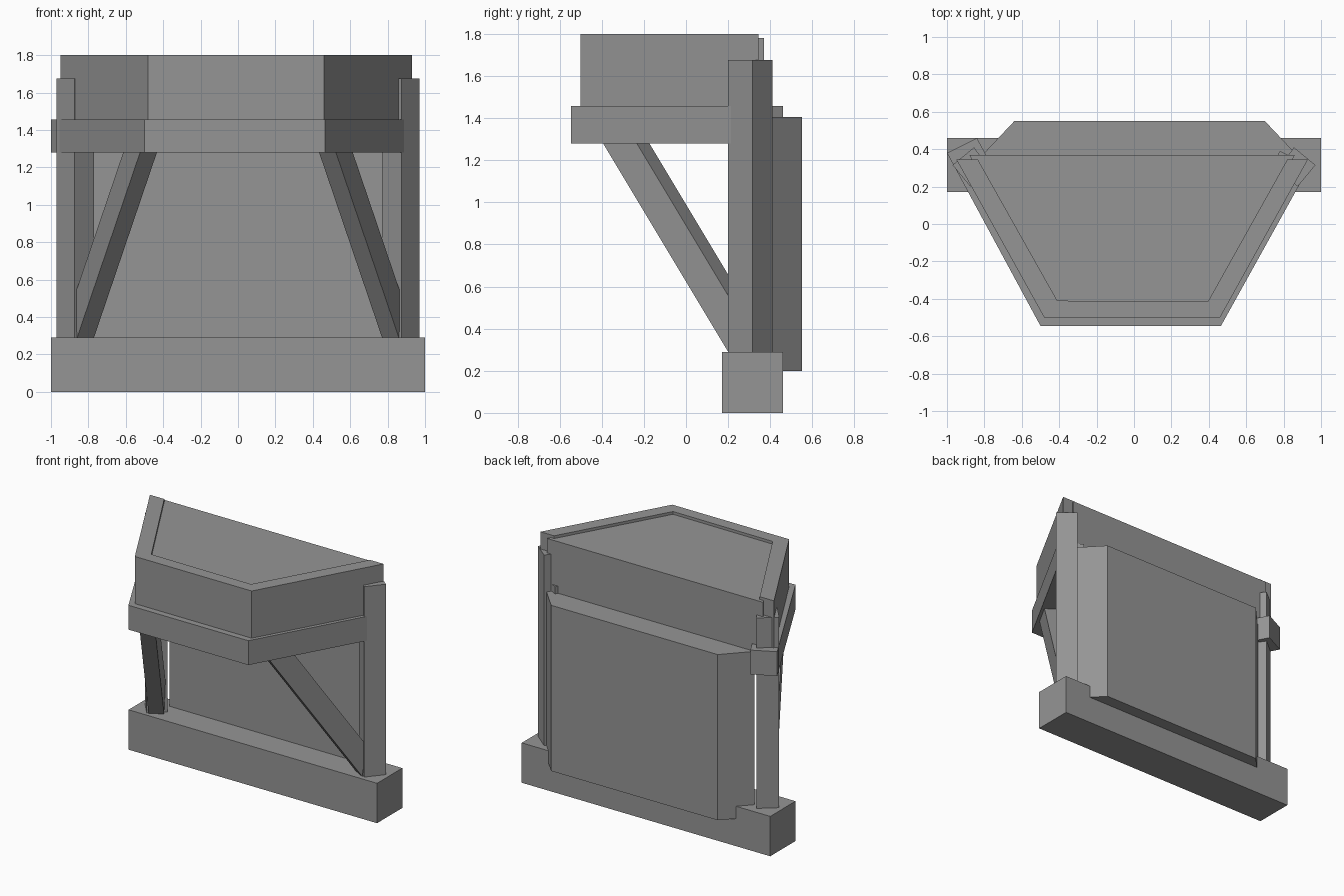
import bpy, bmesh

cube = bpy.data.objects.get("Cube")
if cube:
    bpy.data.objects.remove(cube, do_unlink=True)

grey = bpy.data.materials.new("plain grey")
grey.use_nodes = True
grey.diffuse_color = (0.3, 0.3, 0.3, 1)
grey.node_tree.nodes["Principled BSDF"].inputs["Base Color"].default_value = (0.3, 0.3, 0.3, 1)


def loft(name, bottom, top):
    """Solid between two matching loops of 3D points."""
    bm = bmesh.new()
    low = [bm.verts.new(p) for p in bottom]
    high = [bm.verts.new(p) for p in top]
    bm.faces.new(low)
    bm.faces.new(high)
    for i in range(len(low)):
        j = (i + 1) % len(low)
        bm.faces.new((low[i], low[j], high[j], high[i]))
    bmesh.ops.recalc_face_normals(bm, faces=bm.faces)
    mesh = bpy.data.meshes.new(name)
    bm.to_mesh(mesh)
    bm.free()
    mesh.materials.append(grey)
    obj = bpy.data.objects.new(name, mesh)
    bpy.context.collection.objects.link(obj)
    return obj


def prism(name, outline, z0, z1):
    """Plan outline raised between two heights."""
    return loft(name, [(x, y, z0) for x, y in outline], [(x, y, z1) for x, y in outline])


# Sill beam along the ground
prism("sill_beam", [(-1, 0.17), (1, 0.17), (1, 0.46), (-1, 0.46)], 0, 0.29)

# Back panel with bevelled sides
prism("back_panel", [(-0.81, 0.37), (0.87, 0.37), (0.70, 0.55), (-0.64, 0.55)], 0.2, 1.405)

# Turned posts and leaning braces on both sides
post = [(0.875, 0.2), (0.97, 0.315), (0.855, 0.41), (0.77, 0.29)]
brace = [(0.52, -0.40), (0.61, -0.24), (0.52, -0.18), (0.43, -0.35)]
reach = [1, 0.78, 0.78, 1]
for side, sign in (("left", 1), ("right", -1)):
    prism(side + "_post", [(sign * x, y) for x, y in post], 0.29, 1.675)
    foot = [(sign * (x + 0.34 * t), y + 0.6 * t, 1.29 - t) for (x, y), t in zip(brace, reach)]
    head = [(sign * x, y, 1.29) for x, y in brace]
    loft(side + "_brace", foot, head)

# Solid tray body
prism("tray_body", [(-0.45, -0.45), (0.43, -0.45), (0.86, 0.37), (-0.88, 0.37)], 1.29, 1.78)

# Lower band boards, wrapping three sides
prism("lower_band", [(-0.5, -0.545), (0.465, -0.545), (0.94, 0.31), (0.78, 0.39),
                     (0.36, -0.37), (-0.39, -0.37), (-0.84, 0.46), (-1.0, 0.38)], 1.28, 1.457)

# Upper rim boards, standing above the tray floor
prism("upper_rim", [(-0.48, -0.5), (0.46, -0.5), (0.93, 0.345), (0.82, 0.345),
                    (0.395, -0.415), (-0.41, -0.41), (-0.835, 0.345), (-0.95, 0.345)], 1.457, 1.8)
